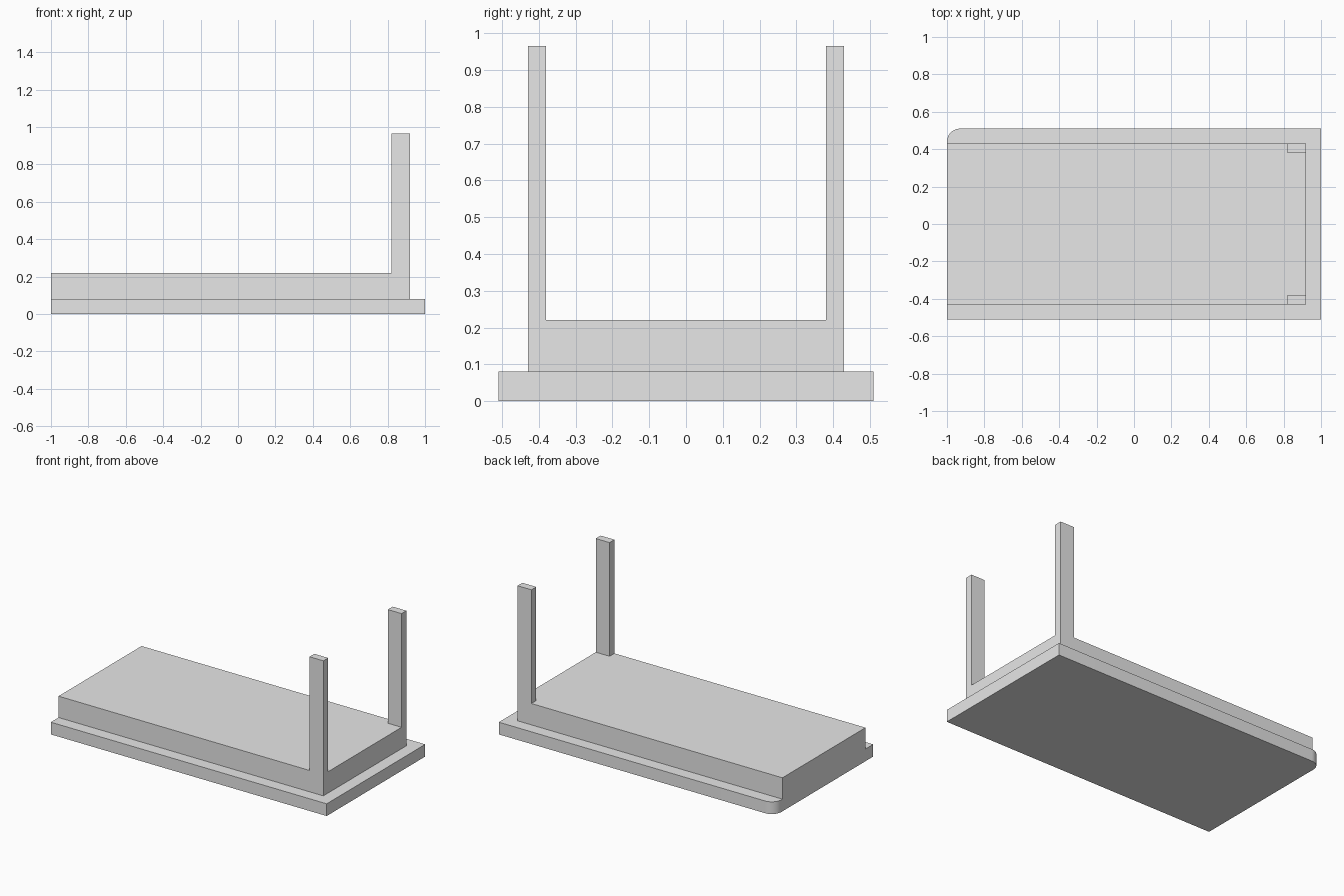
import bpy
import bmesh
import math
from mathutils import Vector

cube = bpy.data.objects.get("Cube")
if cube:
    bpy.data.objects.remove(cube, do_unlink=True)

# Single plain material
grey = bpy.data.materials.new("light_grey")
grey.use_nodes = True
grey.diffuse_color = (0.8, 0.8, 0.8, 1)
grey.node_tree.nodes["Principled BSDF"].inputs["Base Color"].default_value = (0.8, 0.8, 0.8, 1)

BASE_TOP, DECK_TOP, POST_TOP = 0.08, 0.22, 0.965
HALF_LENGTH, HALF_WIDTH = 1.0, 0.51
DECK_END, DECK_HALF = 0.92, 0.43
POST_X, POST_Y = 0.82, 0.38


def finish(name, bm):
    bmesh.ops.recalc_face_normals(bm, faces=bm.faces)
    mesh = bpy.data.meshes.new(name)
    bm.to_mesh(mesh)
    bm.free()
    mesh.materials.append(grey)
    obj = bpy.data.objects.new(name, mesh)
    bpy.context.collection.objects.link(obj)
    return obj


def slab(outline, low, high):
    """Extrude a flat outline between two heights."""
    bm = bmesh.new()
    face = bm.faces.new([bm.verts.new((x, y, low)) for x, y in outline])
    result = bmesh.ops.extrude_face_region(bm, geom=[face], use_keep_orig=True)
    top = [v for v in result["geom"] if isinstance(v, bmesh.types.BMVert)]
    bmesh.ops.translate(bm, verts=top, vec=(0, 0, high - low))
    return bm


# Base plate with one rounded rear corner
radius, steps = 0.07, 10
corner = []
for i in range(steps + 1):
    a = math.pi / 2 * (1 + i / steps)
    corner.append((-HALF_LENGTH + radius + radius * math.cos(a),
                   HALF_WIDTH - radius + radius * math.sin(a)))
outline = [(-HALF_LENGTH, -HALF_WIDTH), (HALF_LENGTH, -HALF_WIDTH),
           (HALF_LENGTH, HALF_WIDTH)] + corner
base = finish("base_plate", slab(outline, 0, BASE_TOP))
bpy.context.view_layer.objects.active = base
base.select_set(True)
bpy.ops.object.shade_smooth_by_angle(angle=math.radians(30))

# Raised deck, cut along the post edges
deck = slab([(-HALF_LENGTH, -DECK_HALF), (DECK_END, -DECK_HALF),
             (DECK_END, DECK_HALF), (-HALF_LENGTH, DECK_HALF)], BASE_TOP, DECK_TOP)
for point, normal in (((POST_X, 0, 0), (1, 0, 0)),
                      ((0, POST_Y, 0), (0, 1, 0)),
                      ((0, -POST_Y, 0), (0, 1, 0))):
    bmesh.ops.bisect_plane(deck, geom=deck.verts[:] + deck.edges[:] + deck.faces[:],
                           plane_co=Vector(point), plane_no=Vector(normal))

# Two corner posts drawn up from the deck
corners = [f for f in deck.faces
           if f.calc_center_median().z > DECK_TOP - 0.001
           and f.calc_center_median().x > POST_X
           and abs(f.calc_center_median().y) > POST_Y]
posts = bmesh.ops.extrude_discrete_faces(deck, faces=corners)["faces"]
for face in posts:
    bmesh.ops.translate(deck, verts=face.verts, vec=(0, 0, POST_TOP - DECK_TOP))
bmesh.ops.dissolve_limit(deck, angle_limit=0.01, verts=deck.verts, edges=deck.edges)
finish("deck_with_posts", deck)
